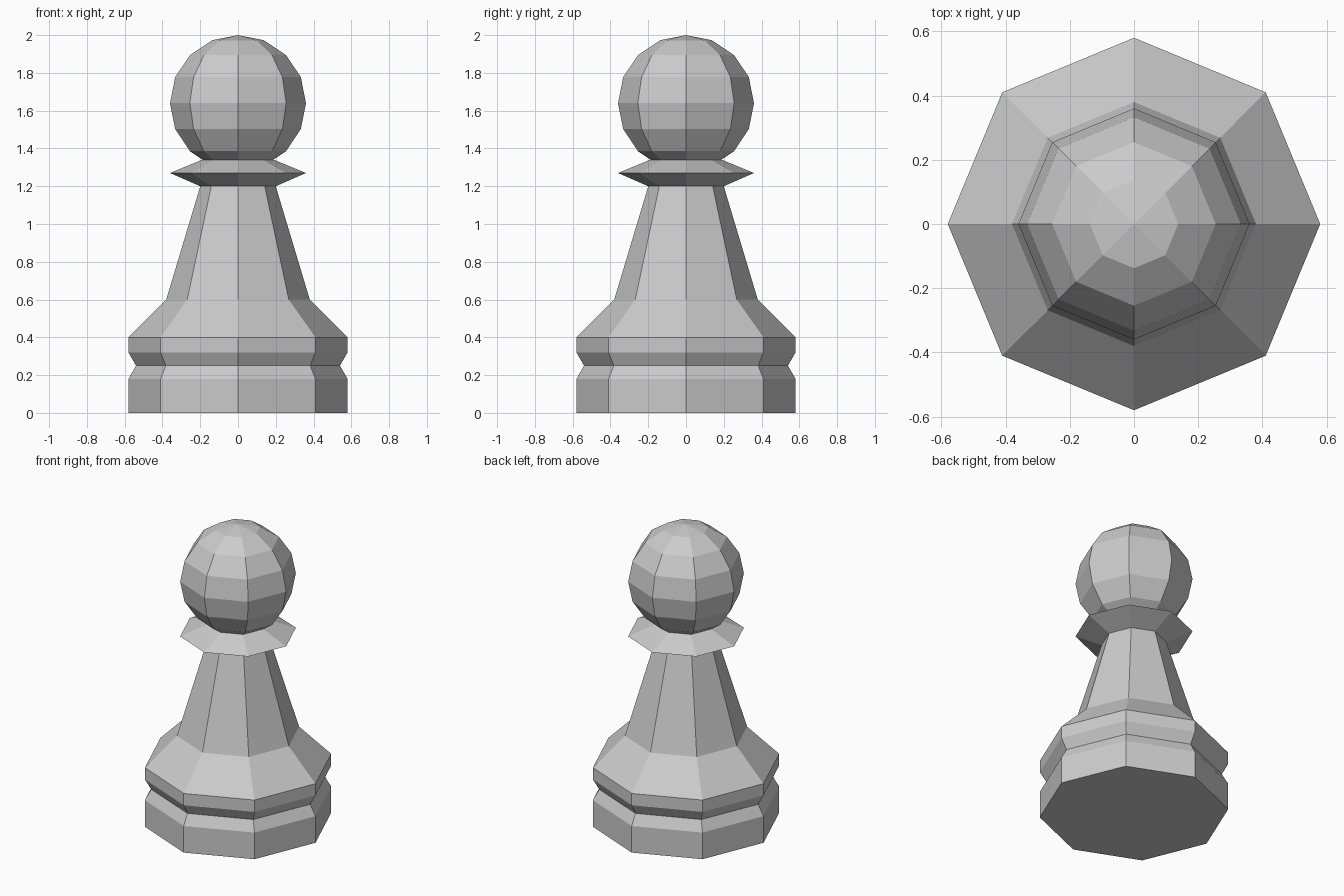
import bpy, bmesh
from math import cos, sin, pi

if "Cube" in bpy.data.objects:
    bpy.data.objects.remove(bpy.data.objects["Cube"])

SIDES = 8


def lathe(name, profile):
    """Spin a (radius, z) profile into a flat-faceted, capped solid."""
    bm = bmesh.new()
    rings = [[bm.verts.new((r * cos(2 * pi * i / SIDES), r * sin(2 * pi * i / SIDES), z))
              for i in range(SIDES)] for r, z in profile]
    for low, high in zip(rings, rings[1:]):
        for i in range(SIDES):
            j = (i + 1) % SIDES
            bm.faces.new((low[i], low[j], high[j], high[i]))
    bm.faces.new(rings[0][::-1])
    bm.faces.new(rings[-1])
    mesh = bpy.data.meshes.new(name)
    bm.to_mesh(mesh)
    bm.free()
    obj = bpy.data.objects.new(name, mesh)
    bpy.context.collection.objects.link(obj)
    return obj


# Grooved base, sloping shoulder, tapered stem and sharp collar
lathe("body", [(0.58, 0), (0.58, 0.18), (0.54, 0.25), (0.58, 0.32), (0.58, 0.40),
               (0.38, 0.60), (0.20, 1.20), (0.36, 1.27), (0.19, 1.34)])

# Faceted ball head, its lower pole sunk into the collar
bpy.ops.mesh.primitive_uv_sphere_add(segments=SIDES, ring_count=8, radius=0.36,
                                     location=(0, 0, 1.64))
bpy.context.object.name = "head"
